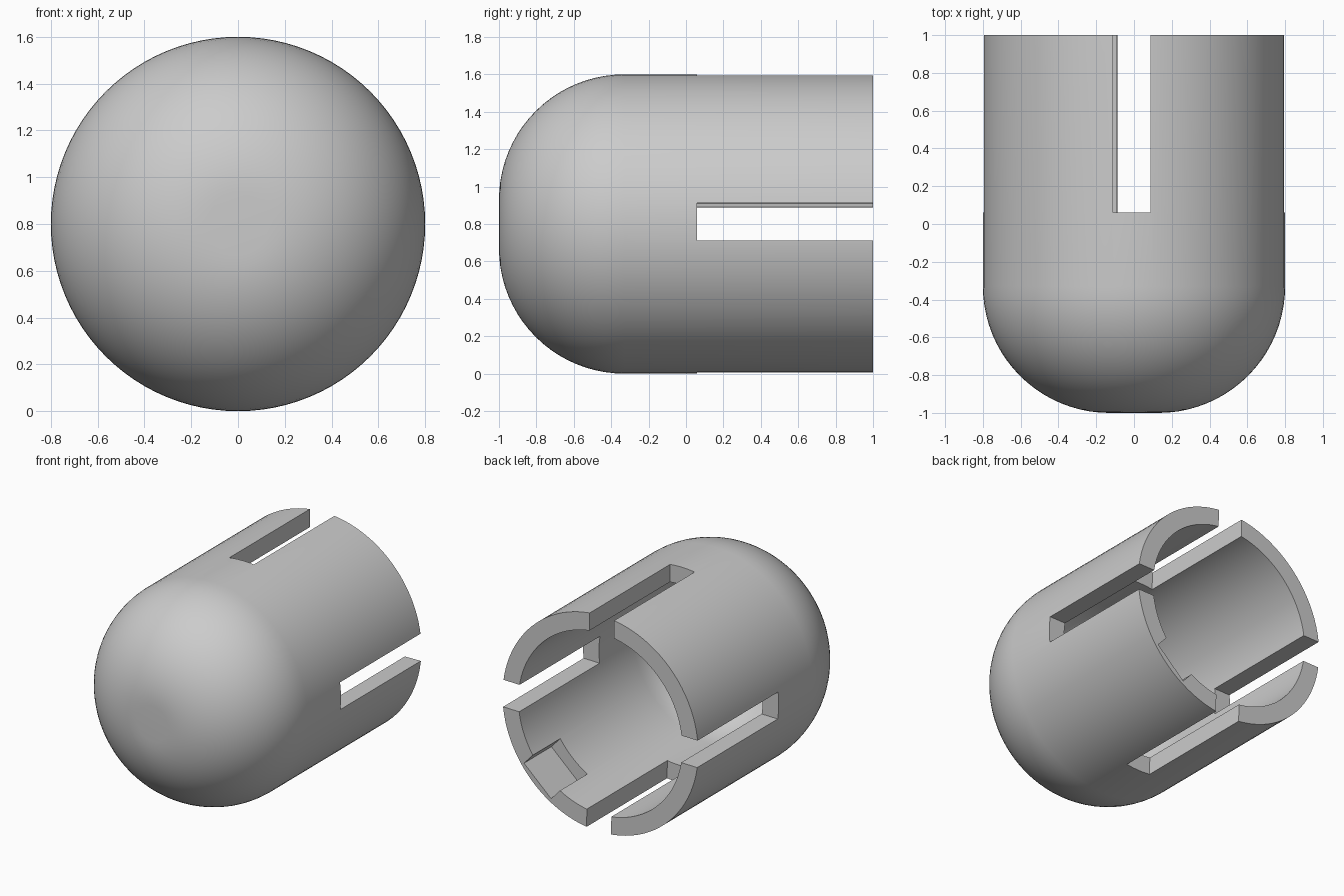
import bpy, bmesh, math
from mathutils import Matrix, Vector

cube = bpy.data.objects.get("Cube")
if cube:
    bpy.data.objects.remove(cube, do_unlink=True)

AXIS_Z = 0.8            # height of the bore axis
R_OUT, R_IN = 0.8, 0.67
FLAT = 0.13             # small flat disc at the tip of the dome
TWIST = 0.9             # slots are turned slightly about the axis
STEPS, SIDES = 20, 96

grey = bpy.data.materials.new("plain_grey")
grey.use_nodes = True
colour = (0.6, 0.6, 0.6, 1)
grey.diffuse_color = colour
grey.node_tree.nodes["Principled BSDF"].inputs["Base Color"].default_value = colour


def make_object(name, bm):
    bmesh.ops.recalc_face_normals(bm, faces=bm.faces)
    mesh = bpy.data.meshes.new(name)
    bm.to_mesh(mesh)
    bm.free()
    mesh.materials.append(grey)
    obj = bpy.data.objects.new(name, mesh)
    bpy.context.collection.objects.link(obj)
    return obj


def dome_profile(radius, tip):
    """Points (r, y) from the tip on the axis to the open rim."""
    fillet = radius - FLAT
    pts = [(0, tip)]
    for i in range(STEPS + 1):
        a = math.radians(90 * i / STEPS)
        pts.append((FLAT + fillet * math.sin(a), tip + fillet * (1 - math.cos(a))))
    return pts + [(radius, 1)]


def box_cutter(name, size, centre, angle):
    """Box placed relative to the bore axis and turned about it."""
    bm = bmesh.new()
    bmesh.ops.create_cube(bm, size=1)
    mat = (Matrix.Translation((0, 0, AXIS_Z))
           @ Matrix.Rotation(math.radians(-angle), 4, 'Y')
           @ Matrix.Translation(centre) @ Matrix.Diagonal((*size, 1)))
    bmesh.ops.transform(bm, matrix=mat, verts=bm.verts)
    obj = make_object(name, bm)
    obj.hide_render = True
    return obj


# Hollow domed sleeve, spun about the y axis
profile = dome_profile(R_OUT, -1) + dome_profile(R_IN, -0.87)[::-1]
bm = bmesh.new()
verts = [bm.verts.new((r, y, AXIS_Z)) for r, y in profile]
edges = [bm.edges.new(pair) for pair in zip(verts, verts[1:])]
bmesh.ops.spin(bm, geom=verts + edges, cent=(0, 0, AXIS_Z), axis=(0, 1, 0),
               angle=math.tau, steps=SIDES, use_merge=False)
bmesh.ops.remove_doubles(bm, verts=bm.verts, dist=1e-4)
sleeve = make_object("domed_sleeve", bm)

# Four slots from two crossing boxes, and one pocket inside the rim
cutters = [box_cutter("slot_cutter", (2, 1.04, 0.2), (0, 0.58, 0), TWIST + turn)
           for turn in (0, 90)]
cutters.append(box_cutter("pocket_cutter", (0.26, 0.42, 0.3), (0.63, 0.89, 0), -47.5))

bpy.context.view_layer.objects.active = sleeve
sleeve.select_set(True)
for cutter in cutters:
    mod = sleeve.modifiers.new("cut", 'BOOLEAN')
    mod.operation = 'DIFFERENCE'
    mod.solver = 'EXACT'
    mod.object = cutter
    bpy.ops.object.modifier_apply(modifier=mod.name)
for cutter in cutters:
    bpy.data.objects.remove(cutter, do_unlink=True)

bpy.ops.object.shade_smooth_by_angle(angle=math.radians(30))
